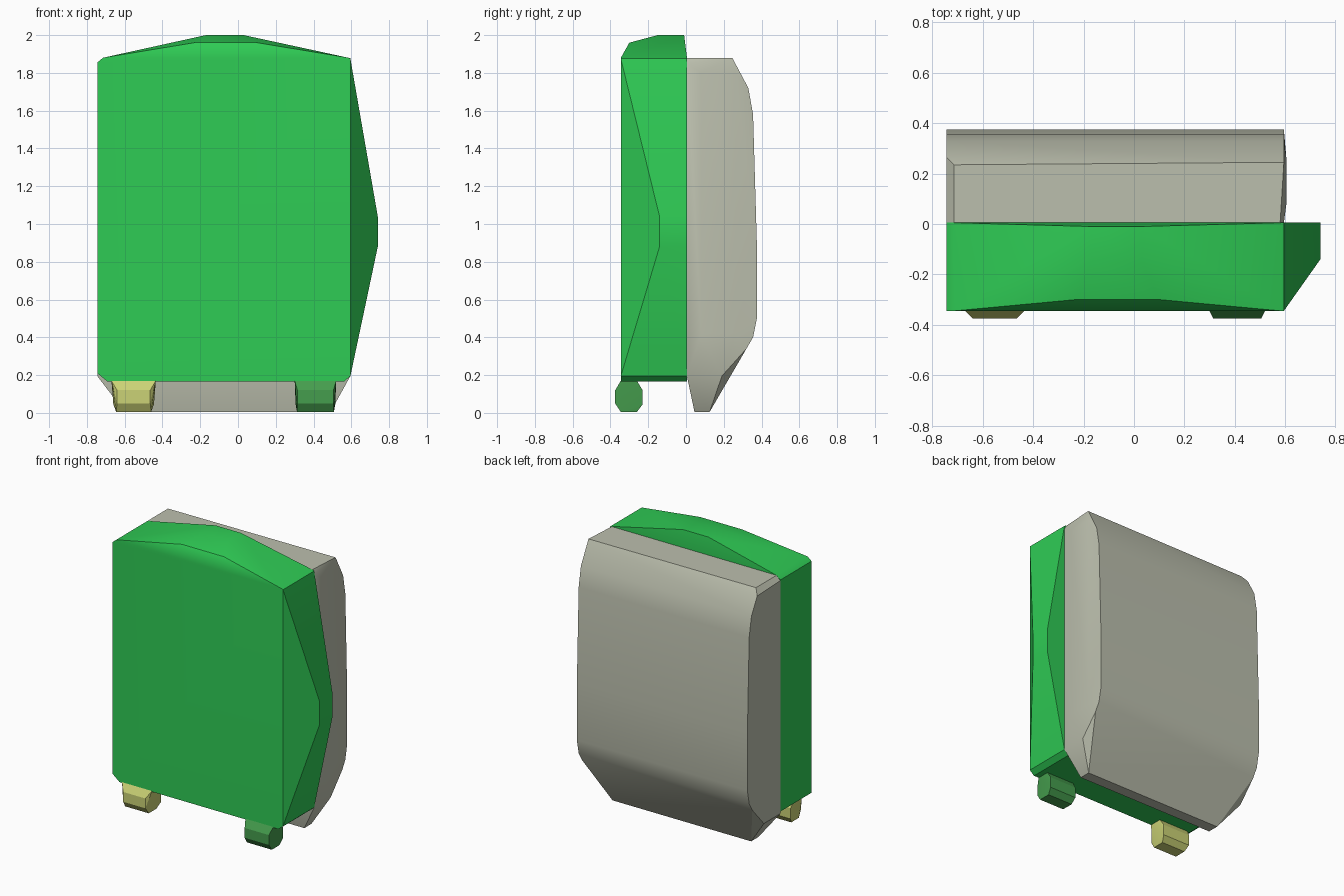
import bpy
import bmesh
import math

cube = bpy.data.objects.get("Cube")
if cube:
    bpy.data.objects.remove(cube, do_unlink=True)


def material(name, rgb):
    m = bpy.data.materials.new(name)
    m.use_nodes = True
    m.diffuse_color = (*rgb, 1)
    m.node_tree.nodes["Principled BSDF"].inputs["Base Color"].default_value = (*rgb, 1)
    return m


GREEN = material("bright green", (0.028, 0.60, 0.09))
GREY = material("warm grey", (0.50, 0.52, 0.42))
YELLOW = material("pale yellow", (0.60, 0.65, 0.18))
DARK = material("dark green", (0.06, 0.34, 0.075))


def hull(name, points, mat, angle=30):
    """Faceted solid wrapped around its corner points."""
    bm = bmesh.new()
    for p in points:
        bm.verts.new(p)
    res = bmesh.ops.convex_hull(bm, input=bm.verts[:])
    loose = {g for g in res["geom_interior"] + res["geom_unused"]
             if isinstance(g, bmesh.types.BMVert)}
    bmesh.ops.delete(bm, geom=list(loose), context='VERTS')
    bmesh.ops.dissolve_limit(bm, angle_limit=math.radians(0.5),
                             verts=bm.verts[:], edges=bm.edges[:])
    bmesh.ops.recalc_face_normals(bm, faces=bm.faces[:])
    mesh = bpy.data.meshes.new(name)
    bm.to_mesh(mesh)
    bm.free()
    mesh.materials.append(mat)
    ob = bpy.data.objects.new(name, mesh)
    bpy.context.collection.objects.link(ob)
    bpy.ops.object.select_all(action='DESELECT')
    ob.select_set(True)
    bpy.context.view_layer.objects.active = ob
    bpy.ops.object.shade_smooth_by_angle(angle=math.radians(angle))
    return ob


# Front shell: chamfered slab outline (x, z) run from front to back
outline = [(-0.745, 0.21), (-0.69, 0.165), (0.56, 0.165), (0.595, 0.195),
           (0.595, 1.875), (0.585, 1.88), (-0.715, 1.88), (-0.745, 1.855)]
shell = [(x, y, z) for x, z in outline for y in (-0.345, 0.005)]
# Raised crown on top
shell += [(x, -0.30, 1.96) for x in (-0.23, 0.10)]
shell += [(x, y, 2.0) for x in (-0.17, 0.03) for y in (-0.15, -0.01)]
# Bulge on the left side
shell += [(0.74, y, z) for y in (-0.14, 0.005) for z in (0.88, 1.04)]
hull("front_shell", shell, GREEN)

# Back shell: rounded side profile (y, z) stretched across the width
profile = [(0.005, 1.85), (0.265, 1.84), (0.33, 1.72), (0.355, 1.58),
           (0.367, 1.2), (0.375, 0.9), (0.375, 0.5), (0.355, 0.40),
           (0.32, 0.34), (0.19, 0.195), (0.005, 0.195)]
back = [(x, y, z) for y, z in profile for x in (-0.745, 0.595)]
# Flat top, narrowed foot and slightly swollen left wall
back += [(-0.715, 0.005, 1.88), (-0.715, 0.235, 1.88),
         (0.58, 0.005, 1.88), (0.595, 0.245, 1.88)]
back += [(x, y, 0.005) for x in (-0.60, 0.49) for y in (0.045, 0.125)]
back += [(0.605, y, z) for y in (0.08, 0.26) for z in (0.42, 1.80)]
hull("back_shell", back, GREY)

# Feet: short bars with eight-sided ends, narrower at front and underside
section = [(-0.375, 0.12, 0.03), (-0.375, 0.05, 0.03), (-0.345, 0.005, 0.025),
           (-0.26, 0.005, 0.025), (-0.23, 0.045, 0.01), (-0.23, 0.12, 0.01),
           (-0.26, 0.17, 0.0), (-0.345, 0.17, 0.0)]
for name, x0, x1, taper, mat in (("right_foot", -0.67, -0.435, 1.0, YELLOW),
                                 ("left_foot", 0.30, 0.52, 0.5, DARK)):
    pts = [p for y, z, inset in section
           for p in ((x0 + inset * taper, y, z), (x1 - inset * taper, y, z))]
    hull(name, pts, mat, 20)
